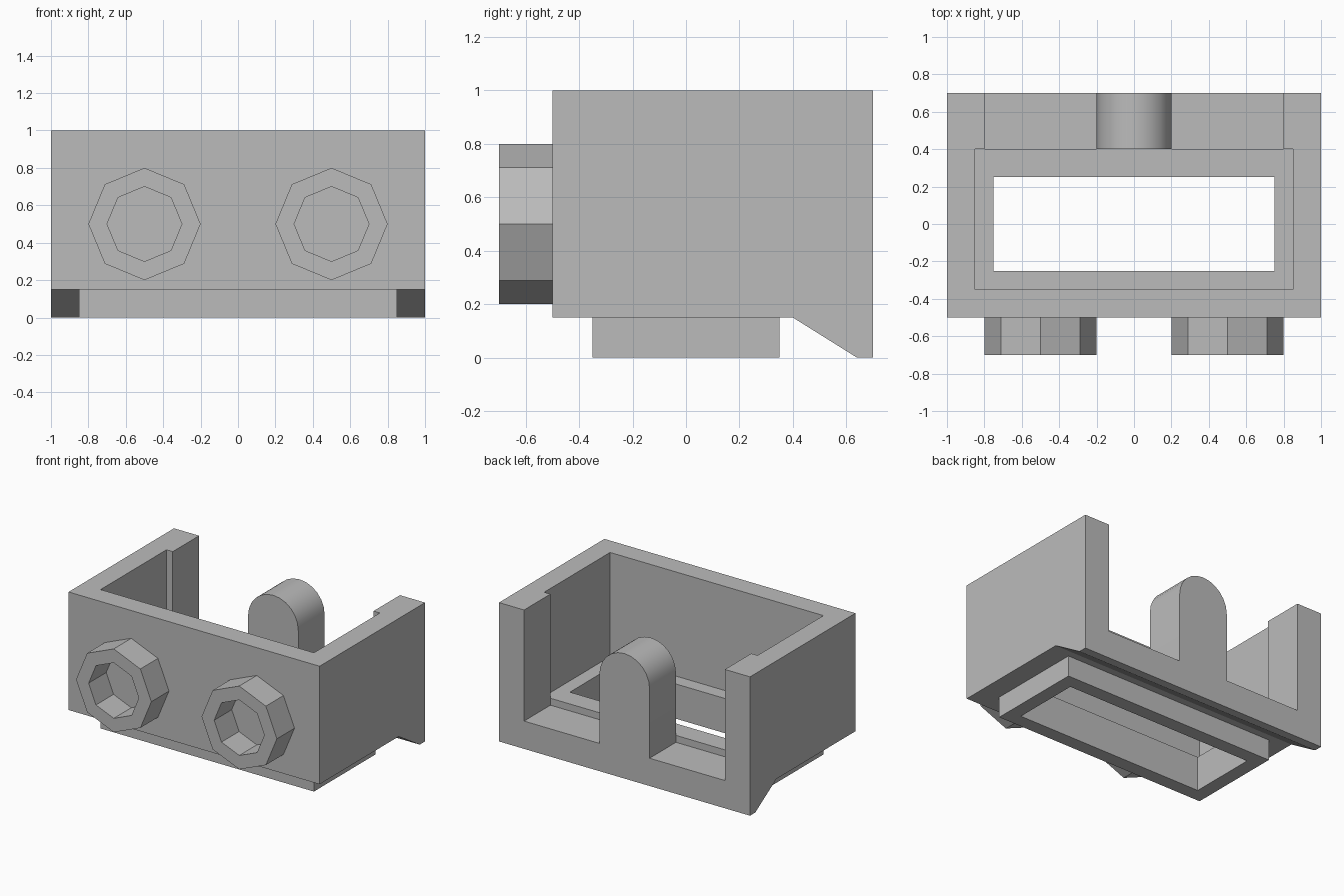
import bpy
import bmesh
from math import pi, sin, cos

if "Cube" in bpy.data.objects:
    bpy.data.objects.remove(bpy.data.objects["Cube"], do_unlink=True)

grey = bpy.data.materials.new("plain grey")
grey.use_nodes = True
colour = (0.5, 0.5, 0.5, 1)
grey.diffuse_color = colour
grey.node_tree.nodes["Principled BSDF"].inputs["Base Color"].default_value = colour


def prism(name, points, shift):
    """Extrude a closed outline of 3D points by a vector."""
    bm = bmesh.new()
    face = bm.faces.new([bm.verts.new(p) for p in points])
    new = bmesh.ops.extrude_face_region(bm, geom=[face], use_keep_orig=True)["geom"]
    moved = [v for v in new if isinstance(v, bmesh.types.BMVert)]
    bmesh.ops.translate(bm, verts=moved, vec=shift)
    bmesh.ops.recalc_face_normals(bm, faces=bm.faces)
    mesh = bpy.data.meshes.new(name)
    bm.to_mesh(mesh)
    bm.free()
    mesh.materials.append(grey)
    obj = bpy.data.objects.new(name, mesh)
    bpy.context.collection.objects.link(obj)
    return obj


def side_prism(name, half_width, outline):
    """Extrude a (y, z) outline across the width."""
    return prism(name, [(-half_width, y, z) for y, z in outline], (2 * half_width, 0, 0))


def box(name, half_width, y0, y1, z0, z1):
    return side_prism(name, half_width, [(y0, z0), (y1, z0), (y1, z1), (y0, z1)])


def cut(obj, cutter):
    cutter.hide_render = True
    cutter.hide_set(True)
    mod = obj.modifiers.new(cutter.name, 'BOOLEAN')
    mod.operation = 'DIFFERENCE'
    mod.solver = 'EXACT'
    mod.object = cutter


def apply_cuts(obj):
    """Bake the cuts into the mesh."""
    bpy.context.view_layer.update()
    graph = bpy.context.evaluated_depsgraph_get()
    mesh = bpy.data.meshes.new_from_object(obj.evaluated_get(graph))
    obj.modifiers.clear()
    obj.data = mesh


# Open tray with a sloped lip under its back edge
tray = side_prism("tray", 1, [(-0.5, 0.15), (0.4, 0.15), (0.64, 0),
                              (0.7, 0), (0.7, 1), (-0.5, 1)])
# Rim below the floor opening
skirt = box("bottom_rim", 0.85, -0.35, 0.35, 0, 0.15)

# Cutters: inside space, back opening and floor opening
cavity = box("cavity_cutter", 0.85, -0.35, 0.4, 0.25, 1.2)
notch = side_prism("back_opening_cutter", 0.8, [(0.3, 0.4), (0.4, 0.4), (0.4, 0.2),
                                                (0.8, 0.2), (0.8, 1.2), (0.3, 1.2)])
hole = box("floor_opening_cutter", 0.75, -0.25, 0.25, -0.1, 0.5)
for cutter in (cavity, notch, hole):
    cut(tray, cutter)
cut(skirt, hole)
apply_cuts(tray)
apply_cuts(skirt)
for cutter in (cavity, notch, hole):
    bpy.data.objects.remove(cutter, do_unlink=True)

# Round-topped tongue in the back opening
steps = 12
arch = [(0.2 * cos(pi * i / steps), 0.4, 0.7 + 0.2 * sin(pi * i / steps))
        for i in range(steps + 1)]
tongue = prism("back_tongue", [(-0.2, 0.4, 0.2), (0.2, 0.4, 0.2)] + arch, (0, 0.3, 0))
bpy.ops.object.select_all(action='DESELECT')
tongue.select_set(True)
bpy.context.view_layer.objects.active = tongue
bpy.ops.object.shade_smooth_by_angle(angle=pi / 6)


# Eight-sided hollow studs on the front
def octagon(x, y, radius):
    return [(x + radius * cos(pi * i / 4), y, 0.5 + radius * sin(pi * i / 4))
            for i in range(8)]


for side, x in (("left", 0.5), ("right", -0.5)):
    stud = prism(side + "_front_stud", octagon(x, -0.7, 0.3), (0, 0.2, 0))
    bore = prism(side + "_bore_cutter", octagon(x, -0.8, 0.2), (0, 0.4, 0))
    cut(stud, bore)
    apply_cuts(stud)
    bpy.data.objects.remove(bore, do_unlink=True)
